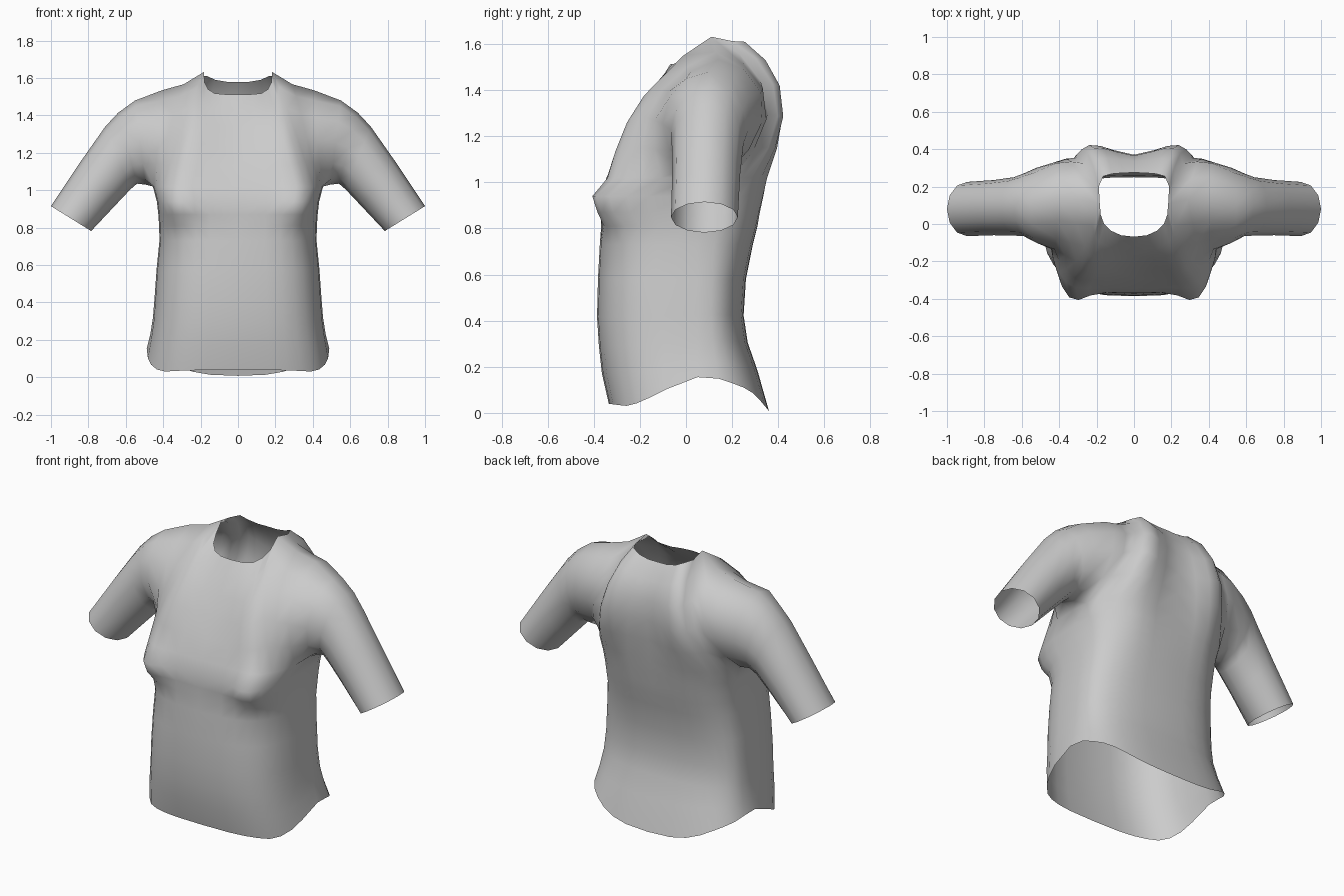
import bpy, bmesh, math
from mathutils import Vector as V

if "Cube" in bpy.data.objects:
    bpy.data.objects.remove(bpy.data.objects["Cube"])

N = 8  # columns in each front or back panel, from centre to side


def lerp_table(table, v):
    for (a, p), (b, q) in zip(table, table[1:]):
        if v <= b:
            return p + (q - p) * max(0, (v - a) / (b - a))
    return table[-1][1]


def bump(x, z, x0, z0, sx, sz):
    return math.exp(-((x - x0) / sx) ** 2 - ((z - z0) / sz) ** 2)


def shape(p, front):
    """Add the bust to the front and the shoulder-blade ridge to the back."""
    if front:
        p.y -= 0.11 * bump(p.x, p.z, 0.35, 0.925, 0.11, 0.1)
    else:
        p.y += 0.033 * bump(p.x, p.z, 0.24, 1.2, 0.11, 0.33)
    return p


# Curved hem: height against depth
HEM = [(-0.34, 0.04), (-0.26, 0.03), (-0.2, 0.045), (-0.05, 0.12), (0.05, 0.155),
       (0.15, 0.148), (0.25, 0.11), (0.3, 0.08), (0.36, 0.008)]

# Torso levels: height, half width, front depth, back depth, hem influence
LEVELS = [(0.0, 0.488, -0.335, 0.36, 1.0), (0.19, 0.47, -0.365, 0.31, 0.45),
          (0.3, 0.455, -0.378, 0.268, 0.22), (0.42, 0.446, -0.386, 0.25, 0.08),
          (0.58, 0.435, -0.382, 0.26, 0), (0.73, 0.42, -0.374, 0.29, 0),
          (0.81, 0.422, -0.368, 0.31, 0), (0.87, 0.426, -0.37, 0.32, 0),
          (0.94, 0.434, -0.368, 0.333, 0), (1.02, 0.455, -0.345, 0.345, 0)]

bm = bmesh.new()


def torso_ring(z, width, front, back, hem):
    ring = []
    for i in range(2 * N + 1):
        t = math.pi * i / (2 * N)
        s, c = max(0, math.sin(t)), math.cos(t)
        e = 2 / 3.1 if i <= N else 2 / 2.7
        depth = front if i <= N else back
        y = 0.05 + (depth - 0.05) * abs(c) ** e
        x = 0 if i in (0, 2 * N) else width * s ** e
        height = lerp_table(HEM, y) if hem == 1 else z + hem * (lerp_table(HEM, y) - 0.08)
        ring.append(bm.verts.new(shape(V((x, y, height)), i <= N)))
    return ring


def quad_strip(a, b):
    for i in range(len(a) - 1):
        bm.faces.new((a[i], a[i + 1], b[i + 1], b[i]))


# Lower torso
rings = [torso_ring(*level) for level in LEVELS]
for a, b in zip(rings, rings[1:]):
    quad_strip(a, b)
chest = rings[-1]

# Shoulder seam from the neck to the top of the armhole
seam = [bm.verts.new(p) for p in ((0.183, 0.11, 1.632), (0.29, 0.13, 1.567), (0.41, 0.14, 1.533))]


def panel(bottom, neck, centre, armhole, front):
    """Fill a chest or back panel between its four edges; returns the armhole edge."""
    top = [bm.verts.new(p) for p in neck] + seam
    u_n, v_n = len(bottom) - 1, len(centre) + 1
    left = [bottom[0].co] + [V(p) for p in centre] + [top[0].co]
    right = [bottom[-1].co] + [V(p) for p in armhole] + [top[-1].co]
    rows = [bottom]
    for k in range(1, v_n):
        v, row = k / v_n, []
        for j in range(u_n + 1):
            u = j / u_n
            p = (bottom[j].co * (1 - v) + top[j].co * v + left[k] * (1 - u) + right[k] * u
                 - (bottom[0].co * (1 - u) + bottom[-1].co * u) * (1 - v)
                 - (top[0].co * (1 - u) + top[-1].co * u) * v)
            if not front and 0 < j < u_n:
                p.y += 0.014 * bump(p.x, p.z, 0.28, 1.32, 0.12, 0.2)
            row.append(bm.verts.new(p))
        rows.append(row)
    rows.append(top)
    for a, b in zip(rows, rows[1:]):
        quad_strip(a, b) if front else quad_strip(b, a)
    return [r[-1] for r in rows[:-1]]


# Front and back panels
front_edge = panel(chest[:N], [(0, -0.068, 1.513), (0.07, -0.06, 1.513), (0.125, -0.035, 1.518),
                               (0.16, 0.0, 1.54), (0.178, 0.05, 1.575)],
                   [(0, -0.29, 1.13), (0, -0.23, 1.24), (0, -0.173, 1.34), (0, -0.12, 1.43)],
                   [(0.44, -0.135, 1.14), (0.425, -0.135, 1.27), (0.415, -0.08, 1.39),
                    (0.41, 0.02, 1.48)], True)
back_edge = panel(chest[:N:-1], [(0, 0.275, 1.58), (0.06, 0.273, 1.58), (0.12, 0.268, 1.59),
                                 (0.165, 0.255, 1.61), (0.188, 0.2, 1.613)],
                  [(0, 0.36, 1.15), (0, 0.37, 1.27), (0, 0.365, 1.39), (0, 0.335, 1.49)],
                  [(0.44, 0.26, 1.13), (0.425, 0.33, 1.26), (0.415, 0.325, 1.39),
                   (0.41, 0.25, 1.49)], False)

# Sleeve: top x, z; underside x, z; front and back depth
SLEEVE = [(0.55, 1.48, 0.495, 1.03, -0.1, 0.3), (0.64, 1.415, 0.54, 1.035, -0.065, 0.27),
          (0.71, 1.34, 0.575, 1.005, -0.062, 0.25), (0.84, 1.155, 0.66, 0.915, -0.06, 0.235),
          (1.0, 0.915, 0.785, 0.782, -0.065, 0.225)]
loop = [chest[N]] + front_edge + [seam[-1]] + back_edge[::-1]
for tx, tz, bx, bz, y0, y1 in SLEEVE:
    ring = []
    for i in range(len(loop)):
        a = 2 * math.pi * i / len(loop)
        w = (1 - math.cos(a)) / 2
        ring.append(bm.verts.new((bx + (tx - bx) * w, (y0 + y1 - (y1 - y0) * math.sin(a)) / 2,
                                  bz + (tz - bz) * w)))
    quad_strip(loop + loop[:1], ring + ring[:1])
    loop = ring

bmesh.ops.recalc_face_normals(bm, faces=bm.faces)
bm.faces.ensure_lookup_table()
if bm.faces[0].normal.y > 0:
    bmesh.ops.reverse_faces(bm, faces=bm.faces)

mesh = bpy.data.meshes.new("shirt")
bm.to_mesh(mesh)
bm.free()
shirt = bpy.data.objects.new("shirt", mesh)
bpy.context.collection.objects.link(shirt)

cloth = bpy.data.materials.new("grey_cloth")
cloth.diffuse_color = (0.6, 0.6, 0.6, 1)
cloth.use_nodes = True
cloth.node_tree.nodes["Principled BSDF"].inputs["Base Color"].default_value = cloth.diffuse_color
mesh.materials.append(cloth)

# Mirror the half shirt and smooth it
mirror = shirt.modifiers.new("mirror", 'MIRROR')
mirror.use_clip = True
mesh.shade_smooth()
